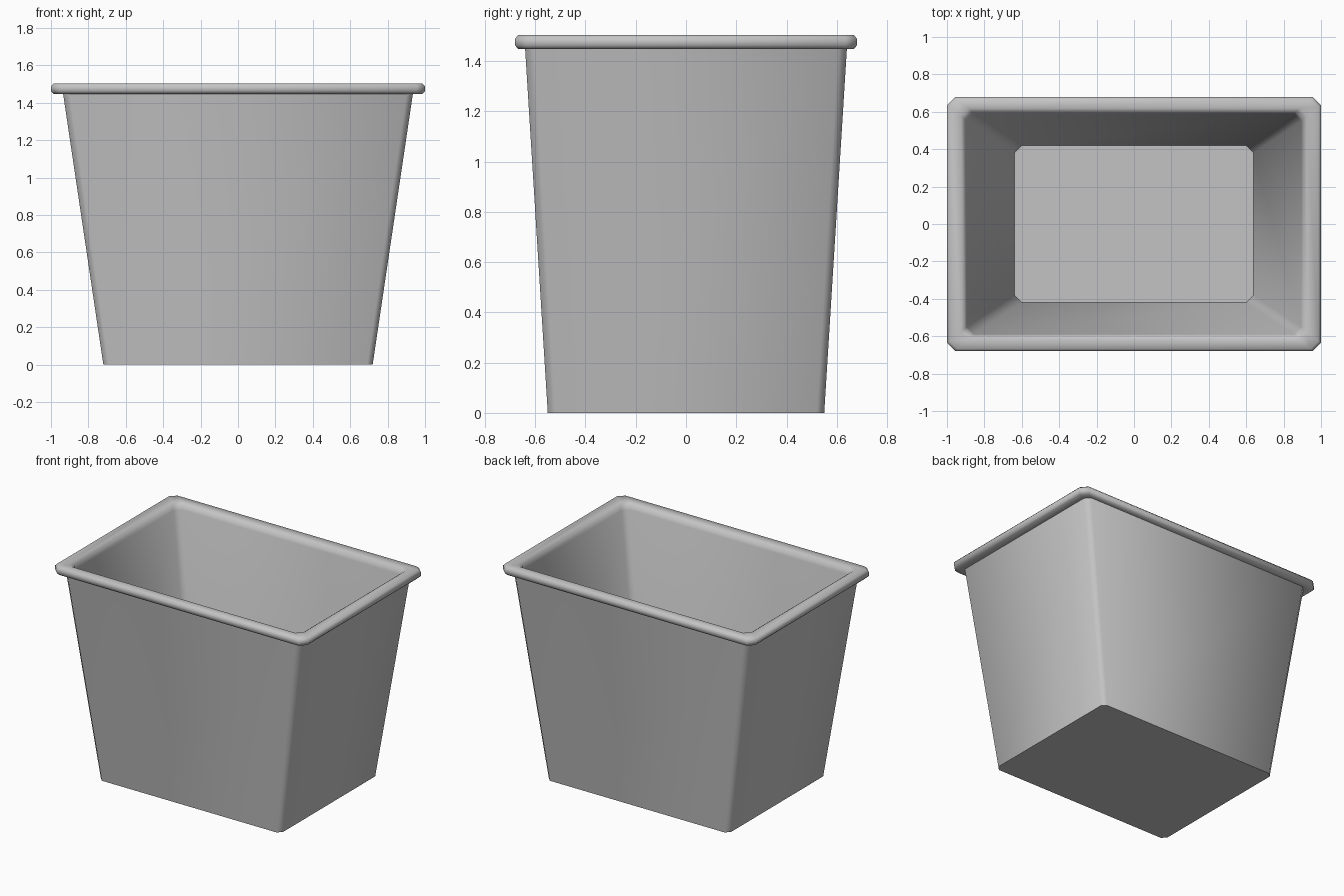
import bpy, bmesh, math

cube = bpy.data.objects.get("Cube")
if cube:
    bpy.data.objects.remove(cube, do_unlink=True)

grey = bpy.data.materials.new("light grey")
grey.use_nodes = True
colour = (0.55, 0.55, 0.55, 1)
grey.diffuse_color = colour
grey.node_tree.nodes["Principled BSDF"].inputs["Base Color"].default_value = colour


def ring(bm, hx, hy, z, cut):
    """Rectangle with clipped corners, anticlockwise from above."""
    points = []
    for sx, sy in ((1, 1), (-1, 1), (-1, -1), (1, -1)):
        pair = [(sx * hx, sy * (hy - cut)), (sx * (hx - cut), sy * hy)]
        points += pair if sx * sy > 0 else pair[::-1]
    return [bm.verts.new((x, y, z)) for x, y in points]


def planter(name, sections):
    """Skin a stack of rings and close both ends."""
    bm = bmesh.new()
    rings = [ring(bm, *s) for s in sections]
    for a, b in zip(rings, rings[1:]):
        for i in range(len(a)):
            j = (i + 1) % len(a)
            bm.faces.new((a[i], a[j], b[j], b[i]))
    bm.faces.new(rings[0][::-1])
    bm.faces.new(rings[-1])
    bmesh.ops.recalc_face_normals(bm, faces=bm.faces)
    mesh = bpy.data.meshes.new(name)
    bm.to_mesh(mesh)
    bm.free()
    mesh.materials.append(grey)
    obj = bpy.data.objects.new(name, mesh)
    bpy.context.collection.objects.link(obj)
    bpy.ops.object.select_all(action="DESELECT")
    obj.select_set(True)
    bpy.context.view_layer.objects.active = obj
    bpy.ops.object.shade_smooth_by_angle(angle=math.radians(50))
    return obj


# Half width, half depth, height and corner cut, from base over rim to floor
planter("planter_box", [
    (0.72, 0.55, 0, 0.03),           # base
    (0.935, 0.64, 1.447, 0.035),     # under the rim
    (0.985, 0.667, 1.447, 0.04),     # rolled rim
    (1.0, 0.68, 1.462, 0.045),
    (1.0, 0.68, 1.489, 0.045),
    (0.985, 0.667, 1.504, 0.04),
    (0.925, 0.618, 1.504, 0.04),
    (0.905, 0.598, 1.489, 0.04),
    (0.895, 0.59, 1.455, 0.04),      # inner wall
    (0.64, 0.42, 0.08, 0.04),        # inside floor
])
